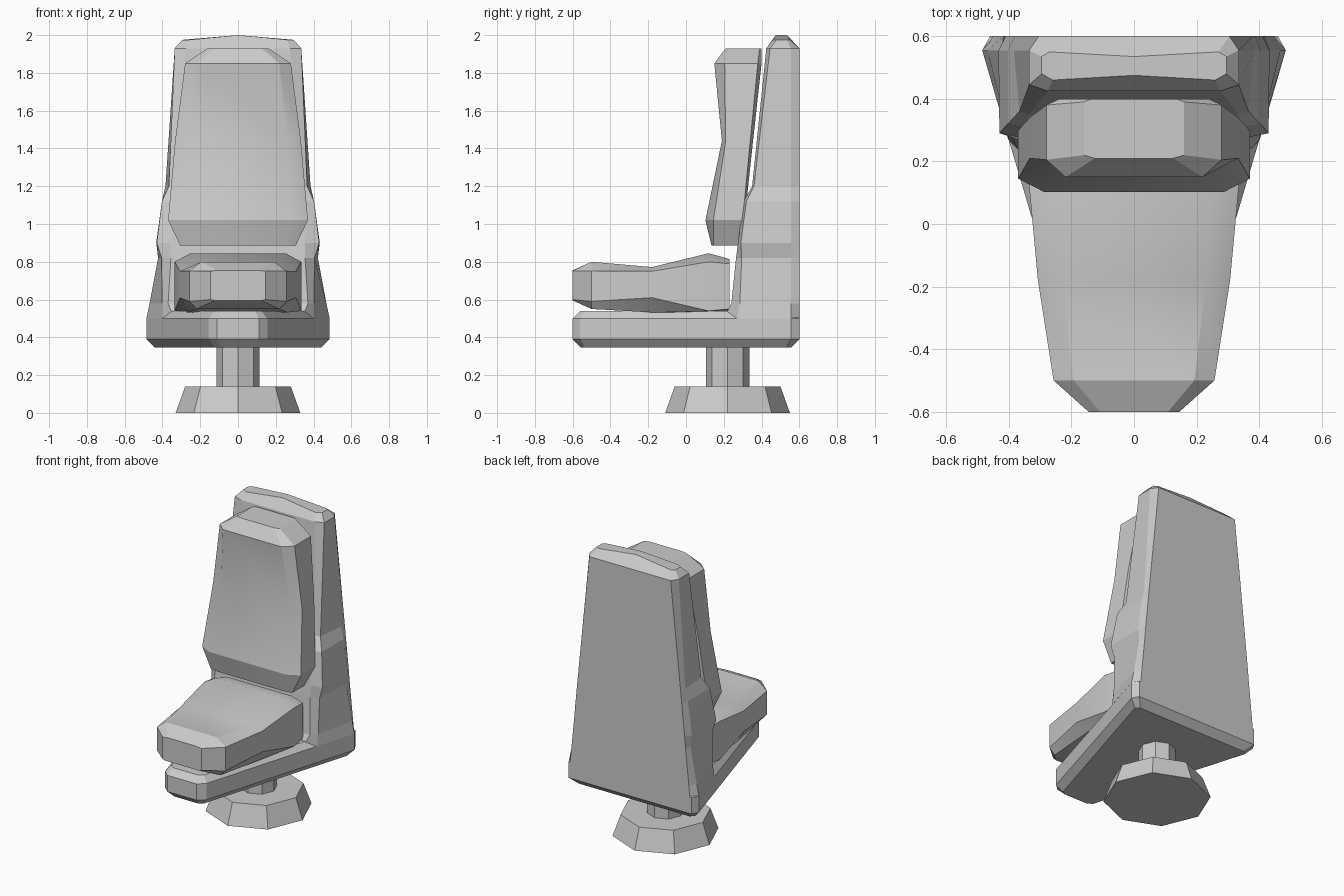
import bpy, bmesh
from math import radians, pi

if "Cube" in bpy.data.objects:
    bpy.data.objects.remove(bpy.data.objects["Cube"])


def loft(name, rings, smooth=None):
    """Skin a list of equal-length point rings and cap both ends."""
    bm = bmesh.new()
    vs = [[bm.verts.new(p) for p in r] for r in rings]
    n = len(rings[0])
    for a, b in zip(vs, vs[1:]):
        for i in range(n):
            j = (i + 1) % n
            bm.faces.new((a[i], a[j], b[j], b[i]))
    bm.faces.new(vs[0])
    bm.faces.new(vs[-1])
    bmesh.ops.recalc_face_normals(bm, faces=bm.faces)
    me = bpy.data.meshes.new(name)
    bm.to_mesh(me)
    bm.free()
    ob = bpy.data.objects.new(name, me)
    bpy.context.collection.objects.link(ob)
    if smooth:
        bpy.ops.object.select_all(action='DESELECT')
        ob.select_set(True)
        bpy.context.view_layer.objects.active = ob
        bpy.ops.object.shade_smooth_by_angle(angle=radians(smooth))
    return ob


def mirror(half):
    """Close a right-hand half outline with its mirror image."""
    return half + [(-p[0],) + tuple(p[1:]) for p in reversed(half) if p[0] > 0]


def cushion(name, stations, place, ratio):
    """Eight-sided padded section swept along its length."""
    rings = []
    for s, w, bot, lo, hi, top in stations:
        half = [(w * 0.85, bot), (w, lo), (w, hi), (w * ratio, top)]
        rings.append([place(x, s, d) for x, d in mirror(half)])
    return loft(name, rings, 25)


def frustum(name, r1, r2, z0, z1):
    bpy.ops.mesh.primitive_cone_add(vertices=8, radius1=r1, radius2=r2, depth=z1 - z0,
                                    location=(0, 0.22, (z0 + z1) / 2))
    bpy.context.object.name = name


# Pedestal
frustum("pedestal_foot", 0.33, 0.28, 0, 0.14)
frustum("pedestal_column", 0.115, 0.115, 0.13, 0.37)


# Tapered tray under the seat, chamfered above and below
def tray_ring(z, i):
    return mirror([(0.11 - i * 0.5, -0.6 + i, z), (0.155 - i * 0.8, -0.56 + i * 0.6, z),
                   (0.485 - i, 0.555 - i * 0.5, z), (0.46 - i, 0.6 - i, z)])


loft("seat_tray", [tray_ring(0.345, 0.045), tray_ring(0.39, 0), tray_ring(0.5, 0),
                   tray_ring(0.54, 0.04)])

# Back shell: z, back x, rear side x, front side x, front x, side y, front y
levels = [
    (0.50, 0.449, 0.485, 0.402, 0.34, 0.27, 0.20),
    (0.58, 0.441, 0.468, 0.402, 0.37, 0.285, 0.24),
    (0.82, 0.417, 0.423, 0.405, 0.355, 0.295, 0.265),
    (0.90, 0.410, 0.433, 0.430, 0.355, 0.29, 0.275),
    (1.12, 0.388, 0.403, 0.403, 0.345, 0.32, 0.305),
    (1.20, 0.380, 0.384, 0.366, 0.335, 0.36, 0.35),
    (1.93, 0.305, 0.335, 0.335, 0.275, 0.445, 0.425),
]
rings = [mirror([(0, 0.6, z), (xb, 0.6, z), (w, 0.555, z), (ws, ys, z), (xf, yf, z), (0, yf, z)])
         for z, xb, w, ws, xf, ys, yf in levels]
rings.append(mirror([(0, 0.535, 2.0), (0.27, 0.55, 1.975), (0.295, 0.535, 1.975),
                     (0.295, 0.48, 1.975), (0.26, 0.46, 1.975), (0, 0.475, 2.0)]))
loft("back_shell", rings)

# Seat cushion: y, half width, bottom, lower side, upper side, top
cushion("seat_cushion", [
    (-0.60, 0.145, 0.595, 0.60, 0.75, 0.755),
    (-0.50, 0.257, 0.550, 0.59, 0.75, 0.800),
    (-0.18, 0.307, 0.532, 0.61, 0.75, 0.772),
    (0.12, 0.335, 0.533, 0.54, 0.80, 0.845),
    (0.23, 0.325, 0.540, 0.55, 0.79, 0.815),
], lambda x, s, d: (x, s, d), 0.75)

# Back cushion: z, half width, rear, rear side, front side, front
cushion("back_cushion", [
    (0.885, 0.305, 0.290, 0.285, 0.145, 0.135),
    (1.02, 0.370, 0.310, 0.300, 0.145, 0.103),
    (1.44, 0.333, 0.355, 0.340, 0.210, 0.190),
    (1.85, 0.280, 0.400, 0.380, 0.205, 0.150),
    (1.93, 0.160, 0.400, 0.390, 0.220, 0.210),
], lambda x, s, d: (x, d, s), 0.78)
